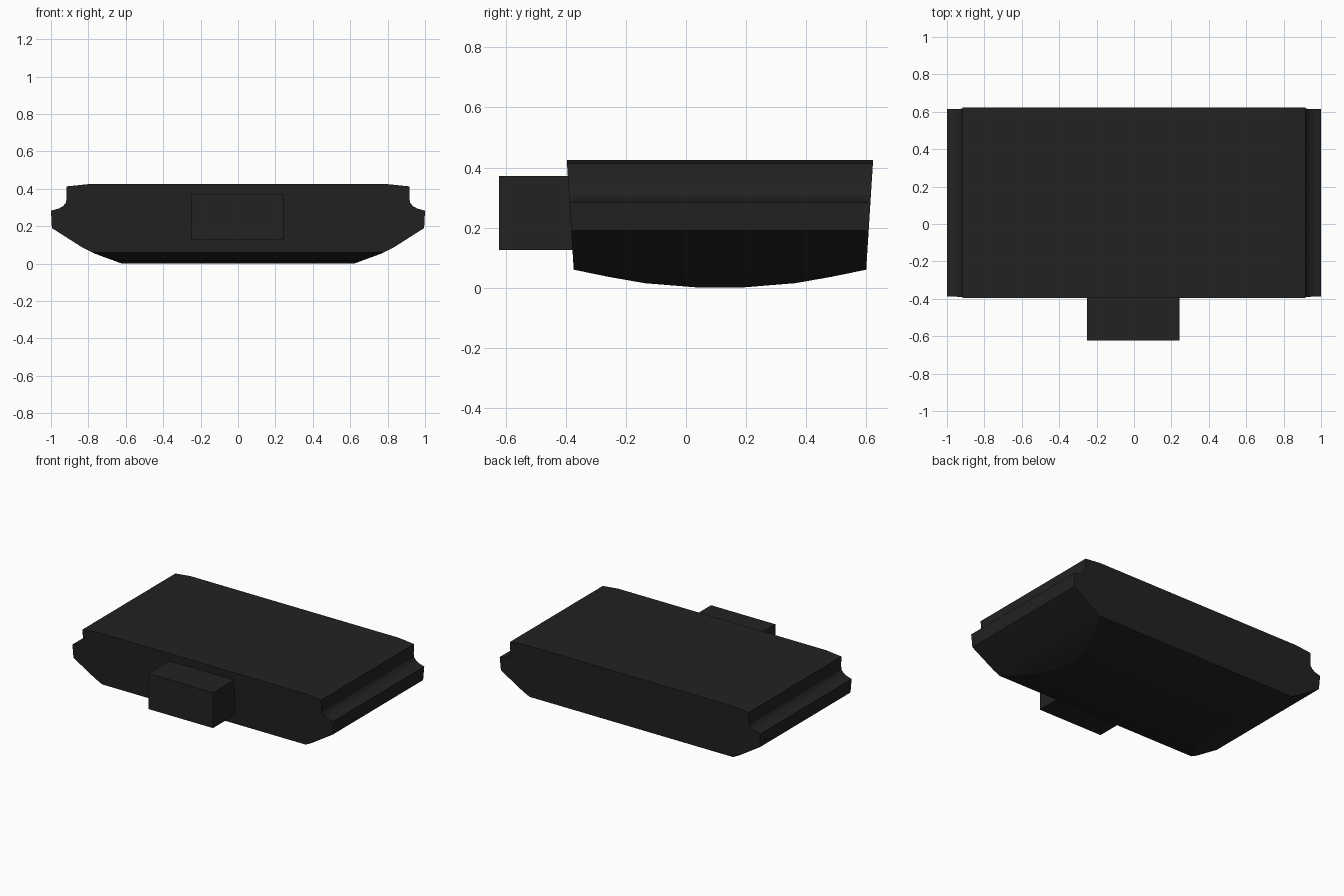
import bpy, bmesh, math
from mathutils import Vector

cube = bpy.data.objects.get("Cube")
if cube:
    bpy.data.objects.remove(cube, do_unlink=True)

black = bpy.data.materials.new("matte_black")
black.use_nodes = True
black.diffuse_color = (0.016, 0.016, 0.016, 1)
black.node_tree.nodes["Principled BSDF"].inputs["Base Color"].default_value = (0.016, 0.016, 0.016, 1)

MID_Y = 0.113   # centre of the body along y


def finish(bm, name):
    bmesh.ops.recalc_face_normals(bm, faces=bm.faces)
    mesh = bpy.data.meshes.new(name)
    bm.to_mesh(mesh)
    bm.free()
    mesh.materials.append(black)
    obj = bpy.data.objects.new(name, mesh)
    bpy.context.collection.objects.link(obj)
    return obj


# Body: mirrored end profile with grooved sides, drafted front and back
half = [(0.62, 0), (0.77, 0.055), (0.83, 0.085), (0.995, 0.19), (1, 0.283),
        (0.957, 0.295), (0.935, 0.308), (0.921, 0.325), (0.916, 0.35),
        (0.916, 0.413), (0.8, 0.425)]
profile = half + [(-x, z) for x, z in reversed(half)]
bm = bmesh.new()
rings = []
for side in (-1, 1):
    rings.append([bm.verts.new((x, MID_Y + side * (0.483 + 0.063 * z), z)) for x, z in profile])
    bm.faces.new(rings[-1])
n = len(profile)
for i in range(n):
    j = (i + 1) % n
    bm.faces.new((rings[0][i], rings[0][j], rings[1][j], rings[1][i]))

# Belly: trim the underside to a shallow arc from front to back
belly = [(0.09, 0.002), (0.25, 0.015), (0.37, 0.036), (0.487, 0.06)]
for side in (-1, 1):
    for (y0, z0), (y1, z1) in zip(belly, belly[1:]):
        down = Vector((0, side * (z1 - z0), -(y1 - y0))).normalized()
        cut = bmesh.ops.bisect_plane(
            bm, geom=bm.verts[:] + bm.edges[:] + bm.faces[:], dist=1e-5,
            plane_co=(0, MID_Y + side * y0, z0), plane_no=down, clear_outer=True)
        rim = [e for e in bm.edges if e.is_boundary]
        if rim:
            bmesh.ops.contextual_create(bm, geom=rim)
body = finish(bm, "body")

# Tab: plain block projecting from the front
bm = bmesh.new()
bmesh.ops.create_cube(bm, size=1)
bmesh.ops.scale(bm, vec=(0.494, 0.263, 0.246), verts=bm.verts)
bmesh.ops.translate(bm, vec=(-0.003, -0.4915, 0.249), verts=bm.verts)
finish(bm, "front_tab")

# Soften only the shallow belly creases
bpy.ops.object.select_all(action='DESELECT')
body.select_set(True)
bpy.context.view_layer.objects.active = body
bpy.ops.object.shade_smooth_by_angle(angle=math.radians(12))
